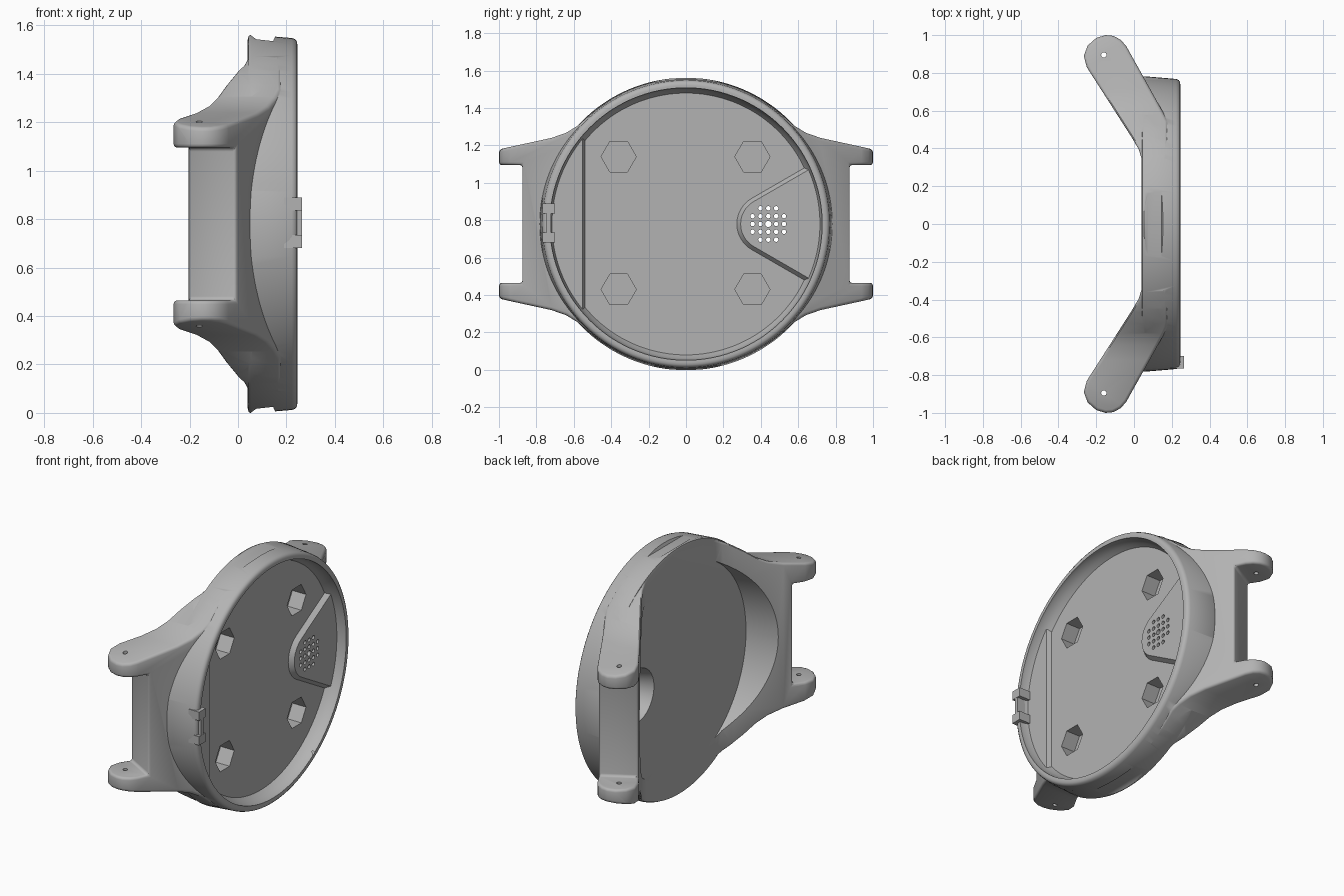
import bpy, bmesh, math
from mathutils import Vector

if "Cube" in bpy.data.objects:
    bpy.data.objects.remove(bpy.data.objects["Cube"])

CZ = 0.78  # height of the case axis

grey = bpy.data.materials.new("plain grey")
grey.use_nodes = True
grey.diffuse_color = (0.45, 0.45, 0.45, 1)
grey.node_tree.nodes["Principled BSDF"].inputs["Base Color"].default_value = (0.45, 0.45, 0.45, 1)


def finish(name, bm):
    bmesh.ops.recalc_face_normals(bm, faces=bm.faces)
    me = bpy.data.meshes.new(name)
    bm.to_mesh(me)
    bm.free()
    me.materials.append(grey)
    ob = bpy.data.objects.new(name, me)
    bpy.context.collection.objects.link(ob)
    return ob


def add_prism(bm, low, high):
    """Solid between two matching rings of 3D points."""
    a = [bm.verts.new(p) for p in low]
    b = [bm.verts.new(p) for p in high]
    bm.faces.new(a)
    bm.faces.new(b)
    for i in range(len(a)):
        j = (i + 1) % len(a)
        bm.faces.new((a[i], a[j], b[j], b[i]))


def prism(name, pts, axis, lo, hi):
    """Extrude a 2D outline along x (pts are y,z), y (x,z) or z (x,y); z is relative to the axis."""
    def place(p, d):
        return {"x": (d, p[0], p[1] + CZ), "y": (p[0], d, p[1] + CZ), "z": (p[0], p[1], d + CZ)}[axis]
    bm = bmesh.new()
    add_prism(bm, [place(p, lo) for p in pts], [place(p, hi) for p in pts])
    return finish(name, bm)


def box(name, x, y, z):
    return prism(name, [(y[0], z[0]), (y[1], z[0]), (y[1], z[1]), (y[0], z[1])], "x", *x)


def lathe(name, profile, steps=144):
    """Revolve (radius, x) points about the case axis and close both ends."""
    bm = bmesh.new()
    rings = []
    for r, x in profile:
        rings.append([bm.verts.new((x, r * math.cos(t), CZ + r * math.sin(t)))
                      for t in (2 * math.pi * i / steps for i in range(steps))])
    for a, b in zip(rings, rings[1:]):
        for i in range(steps):
            j = (i + 1) % steps
            bm.faces.new((a[i], a[j], b[j], b[i]))
    bm.faces.new(rings[0])
    bm.faces.new(rings[-1])
    return finish(name, bm)


def circle(cy, cz, r, n):
    return [(cy + r * math.cos(2 * math.pi * i / n), cz + r * math.sin(2 * math.pi * i / n)) for i in range(n)]


def apply(ob, mod):
    bpy.context.view_layer.objects.active = ob
    bpy.ops.object.modifier_apply(modifier=mod.name)


def combine(ob, other, operation):
    mod = ob.modifiers.new("combine", "BOOLEAN")
    mod.operation, mod.object, mod.solver = operation, other, "EXACT"
    apply(ob, mod)
    bpy.data.objects.remove(other)


# Case disc
case = lathe("watch_case", [(0.76, 0.04), (0.777, 0.044), (0.782, 0.055), (0.768, 0.222),
                            (0.763, 0.236), (0.752, 0.244), (0.74, 0.245), (0.6, 0.245)])

# Strap lugs: side profile crossed with front outline, forked at the end
side = [(0.18, 0.545), (-0.04, 0.94), (-0.07, 0.975), (-0.11, 0.996), (-0.15, 1.0), (-0.20, 0.985),
        (-0.245, 0.945), (-0.266, 0.89), (-0.25, 0.83), (-0.01, 0.455), (0.025, 0.395), (0.042, 0.34),
        (0.1, 0.3), (0.18, 0.3)]
half = [(0.2, 0.7), (0.35, 0.69), (0.45, 0.632), (0.52, 0.578), (0.58, 0.525), (0.64, 0.488),
        (0.72, 0.46), (0.95, 0.41), (1.1, 0.375)]
along = Vector((-0.49, 0.87)).normalized()
across = Vector((along.y, -along.x))
root = Vector((-0.01, 0.88))
for s in (1, -1):
    lug = prism("lug", [(x, y * s) for x, y in side], "z", -0.9, 0.9)
    outline = [(y * s, z) for y, z in half] + [(y * s, -z) for y, z in reversed(half)]
    combine(lug, prism("outline", outline, "x", -0.6, 0.6), "INTERSECT")
    gap = [root + across * 0.4, root + across * 0.4 + along * 0.5,
           root - across * 0.4 + along * 0.5, root - across * 0.4]
    combine(lug, prism("gap", [(p.x, p.y * s) for p in gap], "z", -0.315, 0.315), "DIFFERENCE")
    mod = lug.modifiers.new("soft edges", "BEVEL")
    mod.width, mod.segments, mod.limit_method, mod.angle_limit = 0.018, 3, "ANGLE", math.radians(50)
    apply(lug, mod)
    combine(lug, lathe("hollow", [(0.69, -0.5), (0.69, -0.16), (0.655, 0.04), (0.64, 0.11)]), "DIFFERENCE")
    for z in (-0.4, 0.4):
        pin = prism("pin_hole", circle(-0.16, 0.895 * s, 0.014, 16), "z", z - 0.15, z + 0.15)
        combine(lug, pin, "DIFFERENCE")
    combine(case, lug, "UNION")

# Front recess, leaving a raised ledge and a raised speaker wedge
recess = lathe("recess", [(0.728, 0.4), (0.728, 0.225), (0.715, 0.185), (0.70, 0.16)])
combine(recess, prism("ledge", [(0.1, -0.515), (0.19, -0.553), (0.19, -1), (0.1, -1)], "z", -1, 1), "DIFFERENCE")


def wedge_ring(r, x):
    arc = [math.radians(120 + 10 * i) for i in range(13)]
    pts = [(0.43 + r * math.cos(t), r * math.sin(t)) for t in arc]
    far = [(0.9, pts[-1][1] - (0.9 - pts[-1][0]) * 0.577)]
    pts = [(0.9, -far[0][1])] + pts + far
    return [(x, y, z + CZ) for y, z in pts]


bm = bmesh.new()
add_prism(bm, wedge_ring(0.18, 0.13), wedge_ring(0.138, 0.188))
combine(recess, finish("wedge", bm), "DIFFERENCE")
combine(case, recess, "DIFFERENCE")

# Hexagonal pockets
for y in (-0.36, 0.355):
    for z in (-0.35, 0.36):
        combine(case, prism("hex_pocket", circle(y, z, 0.094, 6), "x", 0.065, 0.3), "DIFFERENCE")

# Speaker hollow at the back and its perforations
bm = bmesh.new()
add_prism(bm, [(0.0, y, z + CZ) for y, z in circle(0.43, 0, 0.18, 48)],
          [(0.13, y, z + CZ) for y, z in circle(0.43, 0, 0.14, 48)])
combine(case, finish("speaker_hollow", bm), "DIFFERENCE")
bm = bmesh.new()
for i in range(-2, 3):
    for j in range(-2, 3):
        if abs(i) + abs(j) < 4:
            ring = circle(0.44 + 0.042 * i, 0.042 * j, 0.012 if i or j else 0.017, 14)
            add_prism(bm, [(0.0, y, z + CZ) for y, z in ring], [(0.3, y, z + CZ) for y, z in ring])
combine(case, finish("perforations", bm), "DIFFERENCE")

# Button notches at top and bottom
notch = [(0.046, 0.785), (0.075, 0.763), (0.145, 0.755), (0.165, 0.8), (0.046, 0.8)]
for s in (1, -1):
    combine(case, prism("notch", [(x, z * s) for x, z in notch], "y", -0.175, 0.188), "DIFFERENCE")

# Catch on the rim
catch = box("rim_catch", (0.2, 0.264), (-0.745, -0.722), (-0.1, 0.11))
for z in (-0.1, 0.055):
    combine(catch, box("hook", (0.19, 0.265), (-0.766, -0.7), (z, z + 0.055)), "UNION")

for ob in (case, catch):
    bpy.ops.object.select_all(action="DESELECT")
    ob.select_set(True)
    bpy.context.view_layer.objects.active = ob
    bpy.ops.object.shade_smooth_by_angle(angle=math.radians(35))
